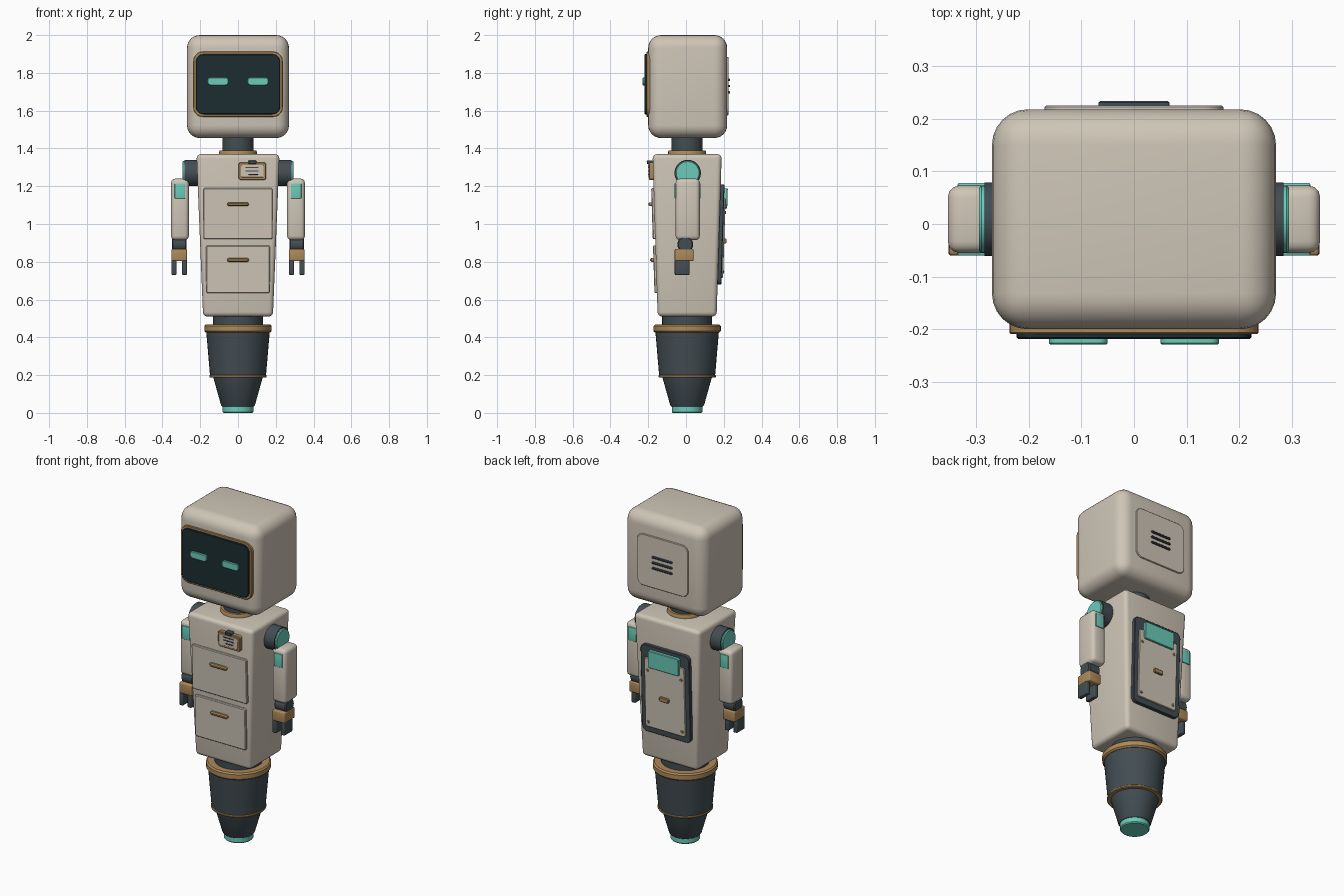
import bpy, bmesh, math
from mathutils import Matrix, Vector

if "Cube" in bpy.data.objects:
    bpy.data.objects.remove(bpy.data.objects["Cube"])

def material(name, rgb):
    m = bpy.data.materials.new(name)
    m.diffuse_color = (*rgb, 1)
    m.use_nodes = True
    m.node_tree.nodes["Principled BSDF"].inputs["Base Color"].default_value = m.diffuse_color
    return m

CREAM = material("cream", (0.62, 0.56, 0.47))
DARK = material("dark_slate", (0.055, 0.075, 0.085))
GOLD = material("bronze", (0.42, 0.25, 0.10))
TEAL = material("teal", (0.15, 0.60, 0.49))
SCREEN = material("screen", (0.012, 0.026, 0.032))
CY = 0.006          # body axis in y
TILT = 0.0314       # slope of torso front and back

def finish(bm, name, mat, matrix=Matrix()):
    bmesh.ops.recalc_face_normals(bm, faces=bm.faces)
    bm.transform(matrix)
    me = bpy.data.meshes.new(name)
    bm.to_mesh(me)
    bm.free()
    me.materials.append(mat)
    ob = bpy.data.objects.new(name, me)
    bpy.context.collection.objects.link(ob)
    bpy.ops.object.select_all(action='DESELECT')
    ob.select_set(True)
    bpy.context.view_layer.objects.active = ob
    bpy.ops.object.shade_smooth_by_angle(angle=math.radians(35))
    return ob

def block(name, lo, hi, mat, bevel=0.01, seg=3, taper=(1, 1)):
    """Rounded box between two corners; taper scales the bottom in x and y."""
    lo, hi = Vector(lo), Vector(hi)
    c, d = (lo + hi) / 2, hi - lo
    bm = bmesh.new()
    bmesh.ops.create_cube(bm, size=1)
    for v in bm.verts:
        if v.co.z < 0:
            v.co.x *= taper[0]
            v.co.y *= taper[1]
        v.co = Vector((v.co.x * d.x, v.co.y * d.y, v.co.z * d.z)) + c
    bmesh.ops.bevel(bm, geom=bm.edges[:], offset=bevel, segments=seg, profile=0.5, affect='EDGES')
    return finish(bm, name, mat)

def loft(bm, loops):
    rings = [[bm.verts.new(p) for p in loop] for loop in loops]
    n = len(rings[0])
    for a, b in zip(rings, rings[1:]):
        for i in range(n):
            bm.faces.new((a[i], a[(i + 1) % n], b[(i + 1) % n], b[i]))
    bm.faces.new(rings[0])
    bm.faces.new(rings[-1])

def panel(name, x, y, z, w, h, depth, mat, r=0.02, edge=0.003, back=False, tilt=0.0):
    """Rounded plate standing on a wall at (x, y, z), rising outward."""
    def outline(yy, inset):
        pts, rr = [], max(r - inset, 0.0005)
        for q, (sx, sz) in enumerate(((1, 1), (-1, 1), (-1, -1), (1, -1))):
            for k in range(6):
                a = math.pi / 2 * (q + k / 5)
                pts.append((sx * (w / 2 - r) + rr * math.cos(a), yy,
                            sz * (h / 2 - r) + rr * math.sin(a)))
        return pts
    bm = bmesh.new()
    loft(bm, [outline(0.006, 0), outline(edge - depth, 0), outline(-depth, edge)])
    m = Matrix.Translation((x, y, z))
    if back:
        m = m @ Matrix.Rotation(math.pi, 4, 'Z')
    return finish(bm, name, mat, m @ Matrix.Rotation(tilt, 4, 'X'))

def turned(name, profile, mat, matrix=Matrix.Translation((0, CY, 0)), n=40):
    """Lathe of (radius, height) points."""
    bm = bmesh.new()
    loft(bm, [[(r * math.cos(2 * math.pi * i / n), r * math.sin(2 * math.pi * i / n), z)
               for i in range(n)] for r, z in profile])
    return finish(bm, name, mat, matrix)

def wall(z):
    """Half depth of the torso at height z."""
    return 0.156 + TILT * (z - 0.51)

def on_front(name, x, z, w, h, depth, mat, lift=0.0, **kw):
    return panel(name, x, CY - wall(z) - lift, z, w, h, depth, mat, tilt=TILT, **kw)

def on_back(name, x, z, w, h, depth, mat, lift=0.0, **kw):
    return panel(name, x, CY + wall(z) + lift, z, w, h, depth, mat, tilt=TILT, back=True, **kw)

# Head with face screen and eyes
block("head", (-0.27, -0.2, 1.455), (0.27, 0.218, 2.0), CREAM, 0.068, 6)
panel("screen_bezel", 0, -0.195, 1.74, 0.474, 0.345, 0.014, GOLD, r=0.05)
panel("face_screen", 0, -0.205, 1.74, 0.446, 0.318, 0.014, SCREEN, r=0.04)
for s in (-1, 1):
    panel("eye", s * 0.106, -0.217, 1.755, 0.112, 0.042, 0.012, TEAL, r=0.018)

# Back of head
panel("head_back_plate", 0, 0.216, 1.73, 0.34, 0.31, 0.009, CREAM, r=0.04, back=True)
for k in (-1, 0, 1):
    panel("head_vent_slat", 0, 0.224, 1.73 + k * 0.033, 0.134, 0.012, 0.01, DARK,
          r=0.005, back=True)

# Neck
turned("neck", [(0.082, 1.37), (0.082, 1.47)], DARK)
turned("neck_collar", [(0.1, 1.36), (0.1, 1.384), (0.096, 1.39)], GOLD)

# Torso, narrower at the bottom
block("torso", (-0.22, CY - 0.183, 0.51), (0.22, CY + 0.183, 1.37), CREAM, 0.024, 4,
      (0.84, 0.852))

# Drawers with handles
for z, w, h, hz in ((1.055, 0.366, 0.27, 1.105), (0.76, 0.338, 0.252, 0.81)):
    on_front("drawer_front", 0, z, w, h, 0.013, CREAM, r=0.01, edge=0.004)
    on_front("drawer_handle", 0, hz, 0.114, 0.02, 0.018, GOLD, lift=0.012, r=0.009, edge=0.006)

# Chest tag
on_front("tag_frame", 0.076, 1.28, 0.146, 0.092, 0.022, GOLD, r=0.012)
on_front("tag_card", 0.076, 1.28, 0.12, 0.066, 0.005, CREAM, lift=0.02, r=0.006, edge=0.001)
for z, x, w in ((1.299, 0.074, 0.07), (1.281, 0.074, 0.07), (1.263, 0.08, 0.05)):
    on_front("tag_line", x, z, w, 0.006, 0.003, DARK, lift=0.024, r=0.002, edge=0.001)
on_front("tag_clip", 0.076, 1.328, 0.042, 0.018, 0.032, DARK, r=0.004)

# Back hatch
on_back("hatch_frame", 0, 0.945, 0.325, 0.53, 0.02, DARK, r=0.03)
on_back("hatch_door", 0, 0.925, 0.268, 0.42, 0.01, CREAM, lift=0.018, r=0.015)
on_back("hatch_light", 0, 1.135, 0.205, 0.105, 0.02, TEAL, lift=0.018, r=0.01)
on_back("hatch_latch", 0, 0.91, 0.062, 0.026, 0.014, GOLD, lift=0.026, r=0.008)
for s in (-1, 1):
    for z in (1.06, 0.745):
        on_back("hatch_screw", s * 0.113, z, 0.016, 0.016, 0.006, GOLD, lift=0.027,
                r=0.0079, edge=0.002)

# Arms, mirrored left and right
for s in (-1, 1):
    def along_x(y, z):
        return Matrix.Translation((0, y, z)) @ Matrix.Rotation(s * math.pi / 2, 4, 'Y')

    def arm_block(name, x0, x1, y0, y1, z0, z1, mat, bevel):
        a, b = sorted((s * x0, s * x1))
        block(name, (a, y0, z0), (b, y1, z1), mat, bevel)

    turned("shoulder", [(0.07, 0.18), (0.07, 0.284)], DARK, along_x(0.009, 1.27))
    turned("shoulder_cap", [(0.064, 0.27), (0.064, 0.29), (0.06, 0.295)], TEAL,
           along_x(0.009, 1.27))
    arm_block("arm", 0.26, 0.354, -0.055, 0.073, 0.915, 1.24, CREAM, 0.022)
    arm_block("arm_band", 0.28, 0.335, -0.06, 0.078, 1.135, 1.215, TEAL, 0.003)
    turned("wrist", [(0.036, 0.272), (0.042, 0.278), (0.042, 0.344), (0.036, 0.35)], DARK,
           along_x(-0.004, 0.892))
    arm_block("hand", 0.27, 0.352, -0.06, 0.04, 0.803, 0.868, GOLD, 0.007)
    for x in (0.27, 0.326):
        arm_block("finger", x, x + 0.027, -0.06, 0.018, 0.73, 0.81, DARK, 0.006)

# Tapered base
turned("waist", [(0.132, 0.42), (0.132, 0.53)], DARK)
turned("base_rim", [(0.17, 0.425), (0.178, 0.433), (0.178, 0.46), (0.17, 0.468)], GOLD)
turned("upper_cone", [(0.148, 0.195), (0.168, 0.43)], DARK)
turned("base_band", [(0.148, 0.187), (0.152, 0.191), (0.152, 0.197), (0.148, 0.201)], GOLD)
turned("lower_cone", [(0.084, 0.034), (0.09, 0.042), (0.132, 0.192)], DARK)
turned("foot_disc", [(0.076, 0), (0.081, 0.006), (0.081, 0.036)], TEAL)
